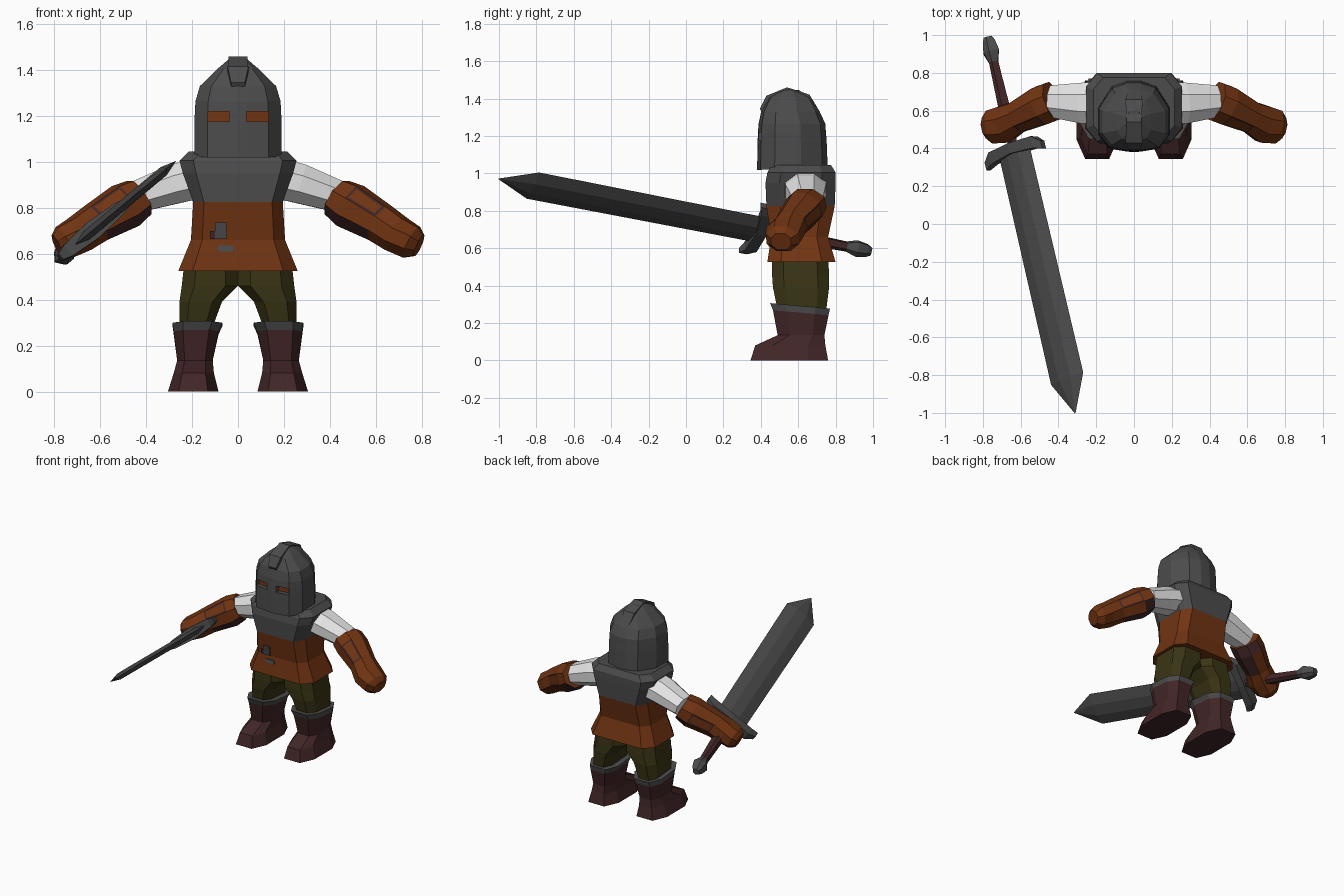
import bpy, bmesh, math
from mathutils import Vector

if "Cube" in bpy.data.objects:
    bpy.data.objects.remove(bpy.data.objects["Cube"])


def material(name, rgb):
    m = bpy.data.materials.new(name)
    m.diffuse_color = (*rgb, 1)
    m.use_nodes = True
    m.node_tree.nodes["Principled BSDF"].inputs["Base Color"].default_value = m.diffuse_color
    return m


STEEL = material("dark steel", (0.072, 0.072, 0.072))
RUST = material("rust leather", (0.165, 0.034, 0.006))
OLIVE = material("olive cloth", (0.042, 0.035, 0.007))
MAROON = material("maroon leather", (0.055, 0.019, 0.020))
WHITE = material("white cloth", (0.78, 0.78, 0.78))


def loft(name, rings, mats, rule=lambda band, seg: 0, edit=None):
    """Skin a list of equal rings; rule picks the material of each face."""
    bm = bmesh.new()
    vs = [[bm.verts.new(p) for p in r] for r in rings]
    n = len(rings[0])
    faces = {}
    for i in range(len(rings) - 1):
        for j in range(n):
            k = (j + 1) % n
            f = bm.faces.new((vs[i][j], vs[i][k], vs[i + 1][k], vs[i + 1][j]))
            f.material_index = rule(i, j)
            faces[i, j] = f
    bm.faces.new(vs[0]).material_index = rule(0, 0)
    bm.faces.new(vs[-1]).material_index = rule(len(rings) - 2, 0)
    bmesh.ops.recalc_face_normals(bm, faces=bm.faces)
    if edit:
        edit(bm, faces)
    me = bpy.data.meshes.new(name)
    bm.to_mesh(me)
    bm.free()
    for m in mats:
        me.materials.append(m)
    ob = bpy.data.objects.new(name, me)
    bpy.context.collection.objects.link(ob)
    return ob


def octagon(x0, x1, y0, y1, z, fx=0.6, fy=0.55, slope=0.0, s=1):
    """Level eight-sided ring filling a rectangle; slope tilts it along y."""
    cx, cy, hx, hy = (x0 + x1) / 2, (y0 + y1) / 2, (x1 - x0) / 2, (y1 - y0) / 2
    unit = [(-fx, -1), (fx, -1), (1, -fy), (1, fy), (fx, 1), (-fx, 1), (-1, fy), (-1, -fy)]
    return [(s * (cx + a * hx), cy + b * hy, z + slope * b * hy) for a, b in unit]


def box(name, x0, x1, y0, y1, z0, z1, mat, dy=0.0):
    """Thin plate; dy leans the top edge along y."""
    ring = lambda z, d: [(x0, y0 + d, z), (x1, y0 + d, z), (x1, y1 + d, z), (x0, y1 + d, z)]
    return loft(name, [ring(z0, 0), ring(z1, dy)], [mat])


# tunic with steel chest yoke: half width, front, back, height
TORSO = [(.26, .435, .80, .525), (.205, .455, .76, .66), (.195, .43, .795, .825),
         (.24, .425, .80, .95), (.255, .435, .80, 1.005), (.215, .46, .775, 1.045)]
loft("tunic", [octagon(-w, w, a, b, z, .76, .6) for w, a, b, z in TORSO],
     [RUST, STEEL], lambda i, j: int(i >= 2))

# worn patches on the tunic front
box("tunic_patch_upper", -.10, -.05, .441, .449, .665, .735, STEEL, -.011)
box("tunic_patch_lower", -.09, -.02, .441, .449, .61, .635, STEEL, .004)
box("tunic_patch_side", -.122, -.10, .444, .452, .665, .70, MAROON, -.005)

# helmet: closed steel shell with recessed eye slots
OUTLINE = [(0, -1), (.2, -.98), (.7, -.9), (1, -.5), (1, .25), (.62, .85), (.2, 1)]
OUTLINE += [(-x, y) for x, y in reversed(OUTLINE[1:])]
HELM = [(.19, .38, .757, 1.03), (.189, .383, .752, 1.175), (.188, .385, .748, 1.22),
        (.185, .388, .745, 1.265), (.166, .402, .715, 1.33), (.09, .44, .67, 1.405),
        (.04, .51, .60, 1.447)]


def helm_ring(w, a, b, z):
    tilt = .012 if z < 1.1 else 0
    return [(x * w, (a + b) / 2 + y * (b - a) / 2, z + tilt * y) for x, y in OUTLINE]


def cut_eyes(bm, faces):
    last = len(OUTLINE) - 2
    for key in ((1, 1), (1, last - 0)):
        f = faces[key]
        # the walls of the slot stay steel, the floor is coloured
        r = bmesh.ops.extrude_discrete_faces(bm, faces=[f])
        for g in r["faces"]:
            g.material_index = 1
            bmesh.ops.translate(bm, verts=g.verts[:], vec=(0, .03, 0))


loft("helmet", [helm_ring(*h) for h in HELM], [STEEL, RUST], edit=cut_eyes)

# raised crest over the helmet: y, z, half width
CREST = [(.395, 1.345, .03), (.43, 1.415, .045), (.54, 1.46, .04), (.66, 1.422, .045), (.705, 1.345, .03)]
loft("helmet_crest", [[(-w, y, z), (w, y, z), (w, .55 + (y - .55) * .8, z - .06),
                       (-w, .55 + (y - .55) * .8, z - .06)] for y, z, w in CREST], [STEEL])


def tube(path, s):
    """Eight-sided rings square to a path of (x, y, z, depth, height)."""
    pts = [Vector(p[:3]) for p in path]
    rings = []
    for i, p in enumerate(path):
        t = (pts[min(i + 1, len(pts) - 1)] - pts[max(i - 1, 0)]).normalized()
        side = t.cross(Vector((0, 0, 1))).normalized()
        up = side.cross(t)
        ring = []
        for j in range(8):
            a = math.radians(22.5 + 45 * j)
            v = pts[i] + side * p[3] * math.cos(a) * 1.06 + up * p[4] * math.sin(a) * 1.06
            ring.append((s * v.x, v.y, v.z))
        rings.append(ring)
    return rings


def glove_patches(bm, faces):
    for j in (0, 3):
        r = bmesh.ops.inset_individual(bm, faces=[faces[1, j]], thickness=.016)
        for g in r["faces"]:
            g.material_index = 1


SLEEVE = [(.19, .64, .925, .115, .09), (.27, .64, .905, .11, .088), (.44, .65, .848, .085, .07)]
GLOVE = [(.43, .65, .845, .105, .085), (.49, .628, .808, .105, .1), (.62, .565, .733, .085, .085),
         (.69, .528, .685, .10, .08), (.755, .515, .65, .09, .075), (.788, .508, .635, .055, .05)]
LEG = [(0, .235, .46, .76, .55), (0, .245, .46, .765, .46), (.07, .255, .465, .765, .39),
       (.115, .255, .49, .75, .27)]
BOOT = [(.068, .285, .45, .77, .292), (.085, .28, .465, .762, .255), (.11, .265, .49, .74, .135),
        (.105, .28, .37, .745, .08), (.085, .305, .345, .76, 0)]

for side, s in (("right", -1), ("left", 1)):
    # arms
    loft(side + "_sleeve", tube(SLEEVE, s), [WHITE])
    loft(side + "_glove", tube(GLOVE, s), [RUST, MAROON],
         lambda i, j: int(i < 2 and j in (5, 6) or i == 0 and j == 4), glove_patches)
    # trouser leg
    loft(side + "_trouser_leg", [octagon(*r, .55, .6, 0, s) for r in LEG], [OLIVE])
    # boot with steel cuff
    loft(side + "_boot", [octagon(*r, .58, .5, -.09 if i < 2 else 0, s) for i, r in enumerate(BOOT)],
         [STEEL, MAROON], lambda i, j: int(i > 0))

# sword axes: u along the blade, w across it, n through it
CENTRE = Vector((-.637, .40, .698))
U = Vector((.46, -1.98, .385)).normalized()
W = Vector((.17, .075, .14))
W = (W - U * W.dot(U)).normalized()
N = U.cross(W)


def sword_ring(along, wide, thick, unit):
    return [CENTRE + U * along + W * wide * a + N * thick * b for a, b in unit]


DIAMOND = [(1, 0), (.35, 1), (-.35, 1), (-1, 0), (-.35, -1), (.35, -1)]


def sword_part(name, stations, mat):
    loft(name, [sword_ring(*st, DIAMOND) for st in stations], [mat])


sword_part("sword_blade", [(0, .108, .022), (1.273, .115, .022), (1.464, .003, .002)], STEEL)
sword_part("sword_grip", [(-.50, .03, .026), (-.25, .038, .032), (0, .03, .026)], MAROON)
sword_part("sword_pommel", [(-.615, .028, .022), (-.59, .042, .034), (-.535, .055, .042),
                            (-.475, .03, .026)], STEEL)

# crossguard swept slightly towards the blade: across, forward, half depth, half thickness
GUARD = [(-.2, .04, .022, .016), (-.15, .01, .032, .03), (0, 0, .028, .042),
         (.15, .01, .032, .03), (.2, .04, .022, .016)]
loft("sword_crossguard", [[CENTRE + W * a + U * (f + d * p) + N * t * q
                           for p, q in ((1, 1), (-1, 1), (-1, -1), (1, -1))]
                          for a, f, d, t in GUARD], [STEEL])
